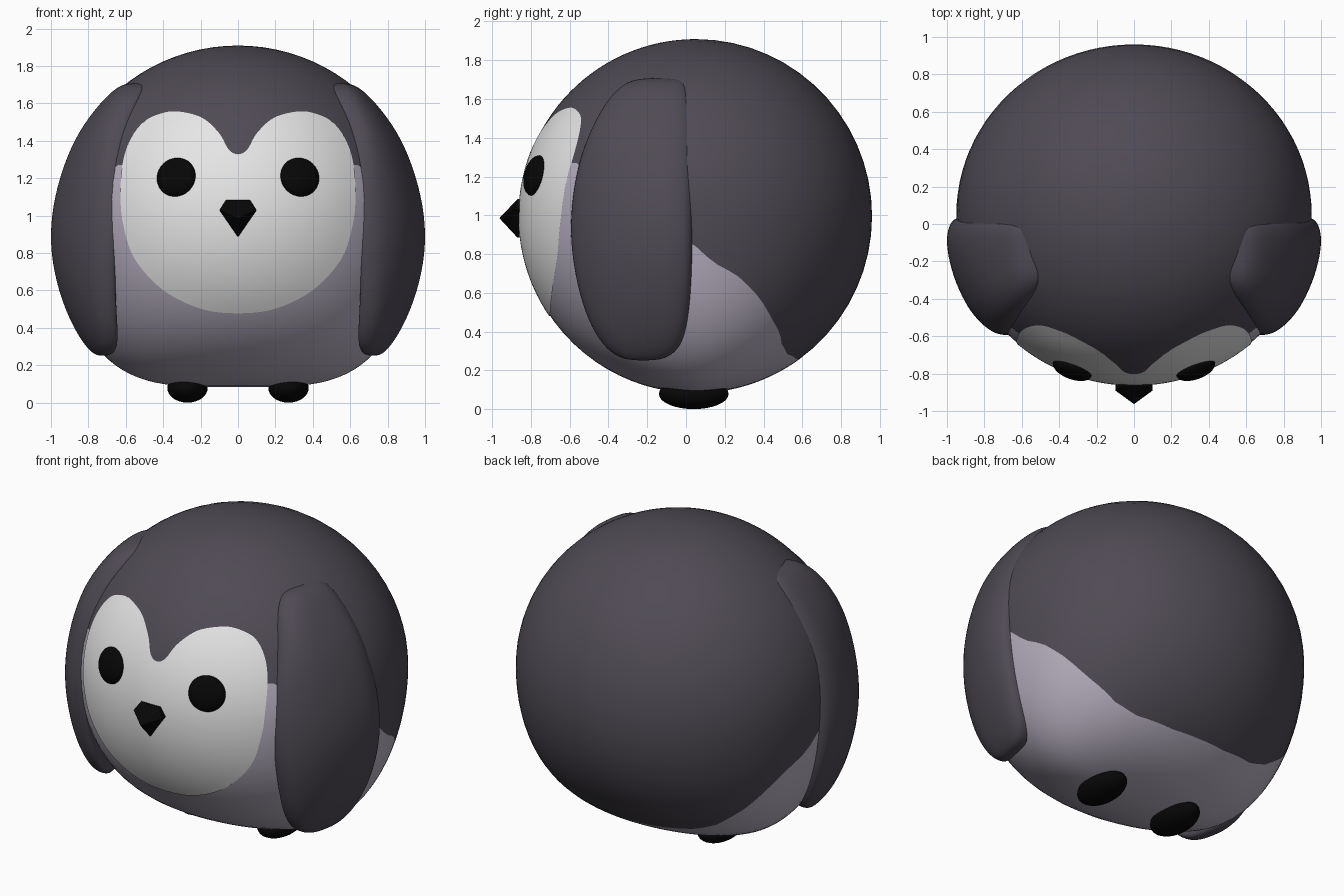
import bpy, bmesh, math
from mathutils import Vector, Matrix

if "Cube" in bpy.data.objects:
    bpy.data.objects.remove(bpy.data.objects["Cube"])

CEN = Vector((0, 0.05, 0.996))       # body centre
RAD = Vector((0.95, 0.91, 0.913))    # body radii


def material(name, rgb):
    m = bpy.data.materials.new(name)
    m.diffuse_color = (*rgb, 1)
    m.use_nodes = True
    m.node_tree.nodes["Principled BSDF"].inputs["Base Color"].default_value = m.diffuse_color
    return m


DARK = material("charcoal_plumage", (0.079, 0.069, 0.088))
BELLY = material("lavender_grey", (0.47, 0.43, 0.52))
WHITE = material("face_white", (0.79, 0.79, 0.79))
BLACK = material("black", (0.002, 0.002, 0.002))


def finish(name, bm, mats, smooth=True, recalc=True):
    if recalc:
        bmesh.ops.recalc_face_normals(bm, faces=bm.faces[:])
    for f in bm.faces:
        f.smooth = smooth
    me = bpy.data.meshes.new(name)
    bm.to_mesh(me)
    bm.free()
    for m in mats:
        me.materials.append(m)
    ob = bpy.data.objects.new(name, me)
    bpy.context.collection.objects.link(ob)
    return ob


def bridge(bm, a, b, mat=0):
    n = len(a)
    for i in range(n):
        f = bm.faces.new((a[i], b[i], b[(i + 1) % n], a[(i + 1) % n]))
        f.material_index = mat


def fan(bm, ring, tip, mat=0):
    n = len(ring)
    for i in range(n):
        bm.faces.new((tip, ring[i], ring[(i + 1) % n])).material_index = mat


def lerp_table(table, x):
    for (x0, y0), (x1, y1) in zip(table, table[1:]):
        if x <= x1:
            return y0 + (y1 - y0) * (x - x0) / (x1 - x0)
    return table[-1][1]


def smooth_loop(pts, steps):
    """Closed Catmull-Rom curve through 2D points."""
    out, n = [], len(pts)
    for i in range(n):
        p0, p1, p2, p3 = (Vector(pts[(i + k) % n]) for k in (-1, 0, 1, 2))
        for s in range(steps):
            t = s / steps
            out.append(0.5 * (2 * p1 + (p2 - p0) * t + (2 * p0 - 5 * p1 + 4 * p2 - p3) * t * t
                              + (3 * p1 - p0 - 3 * p2 + p3) * t ** 3))
    return out


def half_width(w):
    """Body half width at relative height w; the lower half is fuller sideways."""
    s = math.sqrt(max(0, 1 - w * w))
    return RAD.x * (s ** 0.52 if w < 0 else s)


def front_point(x, z, grow=1.0):
    """Point on the front of the body at the given x and z."""
    w = (z - CEN.z) / RAD.z
    u = x / half_width(w)
    y = -RAD.y * math.sqrt(max(0, (1 - w * w) * (1 - u * u)))
    return CEN + Vector((x, y, z - CEN.z)) * grow


# Body: one mesh whose rings follow the edge of the pale belly (angle from front -> height)
EDGE = [(0, 1.27), (45, 1.27), (90, 0.84), (96, 0.755), (104, 0.695), (112, 0.6),
        (122, 0.465), (135, 0.335), (145, 0.285), (165, 0.258), (180, 0.256)]
COLS, LOW, HIGH = 96, 24, 24
bm = bmesh.new()
rings = [[] for _ in range(LOW + HIGH - 1)]
for c in range(COLS):
    phi = 2 * math.pi * c / COLS
    zb = lerp_table(EDGE, math.degrees(min(phi, 2 * math.pi - phi)))
    tb = math.acos((CEN.z - zb) / RAD.z)
    for j in range(1, LOW + HIGH):
        th = tb * (j / LOW) ** 1.3 if j <= LOW else tb + (math.pi - tb) * (j - LOW) / HIGH
        rings[j - 1].append(bm.verts.new(CEN + Vector((
            half_width(-math.cos(th)) * math.sin(phi),
            -RAD.y * math.sin(th) * math.cos(phi),
            -RAD.z * math.cos(th)))))
fan(bm, rings[0], bm.verts.new(CEN - Vector((0, 0, RAD.z))), 1)
for j in range(len(rings) - 1):
    bridge(bm, rings[j], rings[j + 1], 1 if j + 1 < LOW else 0)
fan(bm, rings[-1], bm.verts.new(CEN + Vector((0, 0, RAD.z))), 0)
finish("body", bm, [DARK, BELLY])

# Face: heart-shaped patch lying on the body
half = [(0.2, 0.505), (0.4, 0.605), (0.55, 0.77), (0.61, 0.95), (0.625, 1.1), (0.615, 1.27),
        (0.575, 1.4), (0.5, 1.5), (0.4, 1.546), (0.31, 1.553), (0.19, 1.52), (0.1, 1.438),
        (0.05, 1.352)]
outline = smooth_loop([(0, 0.48)] + half + [(0, 1.326)] + [(-x, z) for x, z in reversed(half)], 5)
bm = bmesh.new()
prev, N = None, 14
for k in range(1, N + 1):
    ring = [bm.verts.new(front_point(p.x * k / N, 1 + (p.y - 1) * k / N, 1.005)) for p in outline]
    if prev:
        bridge(bm, prev, ring)
    else:
        fan(bm, ring, bm.verts.new(front_point(0, 1, 1.005)))
    prev = ring
finish("face_patch", bm, [WHITE], recalc=False)


def ellipsoid(name, loc, size, mat, normal=None):
    bm = bmesh.new()
    bmesh.ops.create_uvsphere(bm, u_segments=32, v_segments=16, radius=1)
    rot = normal.to_track_quat('Z', 'Y').to_matrix().to_4x4() if normal else Matrix()
    bm.transform(Matrix.Translation(loc) @ rot @ Matrix.Diagonal((*size, 1)))
    finish(name, bm, [mat])


# Wings: rounded slabs lofted upward (height, middle x, half thickness, front y, back y)
WING = [(0.25, 0.745, 0.025, -0.29, -0.15), (0.275, 0.75, 0.055, -0.37, -0.07),
        (0.35, 0.785, 0.078, -0.45, -0.01), (0.5, 0.85, 0.09, -0.527, 0.022),
        (0.7, 0.905, 0.096, -0.578, 0.036), (0.9, 0.922, 0.1, -0.602, 0.04),
        (1.1, 0.897, 0.1, -0.59, 0.04), (1.3, 0.837, 0.098, -0.55, 0.036),
        (1.45, 0.768, 0.094, -0.49, 0.032), (1.58, 0.675, 0.09, -0.42, 0.024),
        (1.67, 0.598, 0.08, -0.34, 0.008), (1.71, 0.555, 0.05, -0.25, -0.025)]


def power(v):
    return math.copysign(abs(v) ** 0.65, v)


for side, s in (("right", 1), ("left", -1)):
    bm = bmesh.new()
    loops = []
    for z, xm, ht, yf, yb in WING:
        loop = []
        for i in range(20):
            a = 2 * math.pi * i / 20
            y = (yf + yb) / 2 + (yb - yf) / 2 * power(math.cos(a))
            x = xm * math.sqrt(1 - (y / 0.9) ** 2) + ht * power(math.sin(a))
            loop.append(bm.verts.new((s * x, y, z)))
        loops.append(loop)
    for a, b in zip(loops, loops[1:]):
        bridge(bm, a, b)
    bm.faces.new(loops[0])
    bm.faces.new(loops[-1])
    wing = finish(side + "_wing", bm, [DARK])
    sub = wing.modifiers.new("smooth", 'SUBSURF')
    sub.levels = sub.render_levels = 2

    # Eyes and feet
    p = front_point(s * 0.33, 1.205)
    d = p - CEN
    n = Vector((d.x / RAD.x ** 2, d.y / RAD.y ** 2, d.z / RAD.z ** 2)).normalized()
    ellipsoid(side + "_eye", p, (0.109, 0.106, 0.048), BLACK, n)
    ellipsoid(side + "_foot", Vector((s * 0.27, 0.04, 0.078)), (0.108, 0.18, 0.078), BLACK)

# Beak: faceted five-sided point
bm = bmesh.new()
shape = [(-0.065, -0.87, 1.083), (-0.1, -0.89, 1.03), (0, -0.87, 0.885),
         (0.1, -0.89, 1.03), (0.065, -0.87, 1.083)]
rim = [bm.verts.new(p) for p in shape]
base = [bm.verts.new((x, -0.8, z)) for x, y, z in shape]
bridge(bm, rim, base)
fan(bm, rim, bm.verts.new((0, -0.963, 0.985)))
bm.faces.new(base)
finish("beak", bm, [BLACK], smooth=False)
